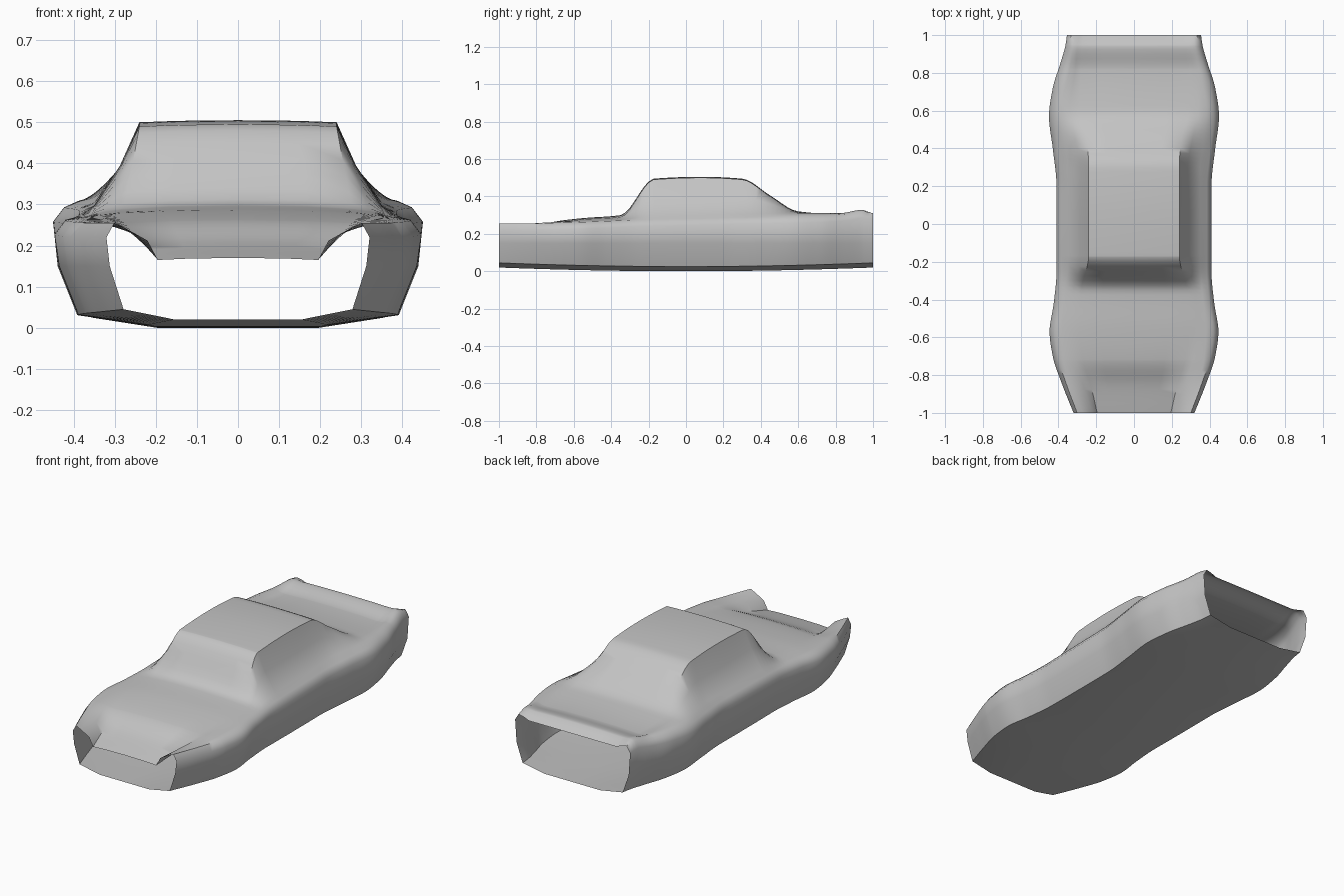
import bpy, bmesh, math

if "Cube" in bpy.data.objects:
    bpy.data.objects.remove(bpy.data.objects["Cube"])

# Lower body along the length: y, half width, fender top height
BODY = [
    (-1, .32, .255), (-.85, .38, .255), (-.7, .43, .258), (-.57, .447, .262),
    (-.42, .425, .268), (-.25, .41, .275), (.2, .41, .285), (.4, .43, .29),
    (.57, .45, .293), (.72, .43, .297), (.85, .39, .305), (.95, .362, .32),
    (1, .355, .31),
]
# Upper panels: y, shoulder x z, mid side x z, panel edge x z, centre z
TOP = [
    (-1, .27, .24, .22, .212, .195, .165, .17),
    (-.85, .33, .253, .27, .24, .23, .205, .21),
    (-.72, .37, .262, .31, .262, .27, .255, .262),
    (-.55, .38, .268, .34, .272, .29, .277, .284),
    (-.35, .36, .275, .32, .285, .28, .29, .30),
    (-.17, .35, .295, .285, .395, .24, .49, .495),
    (.08, .35, .30, .287, .395, .24, .50, .505),
    (.3, .35, .305, .285, .395, .24, .49, .495),
    (.45, .37, .308, .31, .36, .25, .40, .405),
    (.6, .385, .31, .34, .312, .29, .315, .32),
    (.82, .34, .31, .31, .30, .28, .298, .305),
    (.94, .32, .328, .30, .326, .27, .324, .328),
    (1, .31, .305, .29, .298, .27, .29, .29),
]


def curve(keys, col, y):
    """Smooth interpolation of one column without overshoot."""
    n = len(keys)
    sec = [(keys[i + 1][col] - keys[i][col]) / (keys[i + 1][0] - keys[i][0])
           for i in range(n - 1)]

    def slope(i):
        if i == 0:
            return sec[0]
        if i == n - 1:
            return sec[-1]
        a, b = sec[i - 1], sec[i]
        return 2 * a * b / (a + b) if a * b > 0 else 0.0

    i = 0
    while i < n - 2 and y > keys[i + 1][0]:
        i += 1
    h = keys[i + 1][0] - keys[i][0]
    t = (y - keys[i][0]) / h
    p, q = keys[i][col], keys[i + 1][col]
    return ((2*t**3 - 3*t*t + 1) * p + (t**3 - 2*t*t + t) * h * slope(i)
            + (3*t*t - 2*t**3) * q + (t**3 - t*t) * h * slope(i + 1))


def section(y):
    """Closed cross-section, mirrored about x = 0."""
    w, f = (curve(BODY, c, y) for c in (1, 2))
    sx, sz, mx, mz, ex, ez, cz = (curve(TOP, c, y) for c in range(1, 8))
    b = .02 * y * y
    half = [(.48 * w, b), (.87 * w, b + .025), (.975 * w, .15), (w, f - .035),
            (.94 * w, f), (sx, sz), (mx, mz), (ex, ez),
            (.6 * ex, cz + (ez - cz) * .3)]
    return [(0, b)] + half + [(0, cz)] + [(-x, z) for x, z in reversed(half)]


# Car body shell, open at the nose and tail
ys = sorted({round(-1 + 2 * i / 80, 4) for i in range(81)}
            | {k[0] for k in TOP})
bm = bmesh.new()
rings = [[bm.verts.new((x, y, z)) for x, z in section(y)] for y in ys]
for a, b in zip(rings, rings[1:]):
    for j in range(len(a)):
        k = (j + 1) % len(a)
        bm.faces.new((a[j], b[j], b[k], a[k]))
mesh = bpy.data.meshes.new("car_body_shell")
bm.to_mesh(mesh)
bm.free()

paint = bpy.data.materials.new("plain_grey")
paint.diffuse_color = (.55, .55, .55, 1)
paint.use_nodes = True
paint.node_tree.nodes["Principled BSDF"].inputs["Base Color"].default_value = paint.diffuse_color
mesh.materials.append(paint)

body = bpy.data.objects.new("car_body_shell", mesh)
bpy.context.collection.objects.link(body)
bpy.context.view_layer.objects.active = body
body.select_set(True)
bpy.ops.object.shade_smooth_by_angle(angle=math.radians(50))
